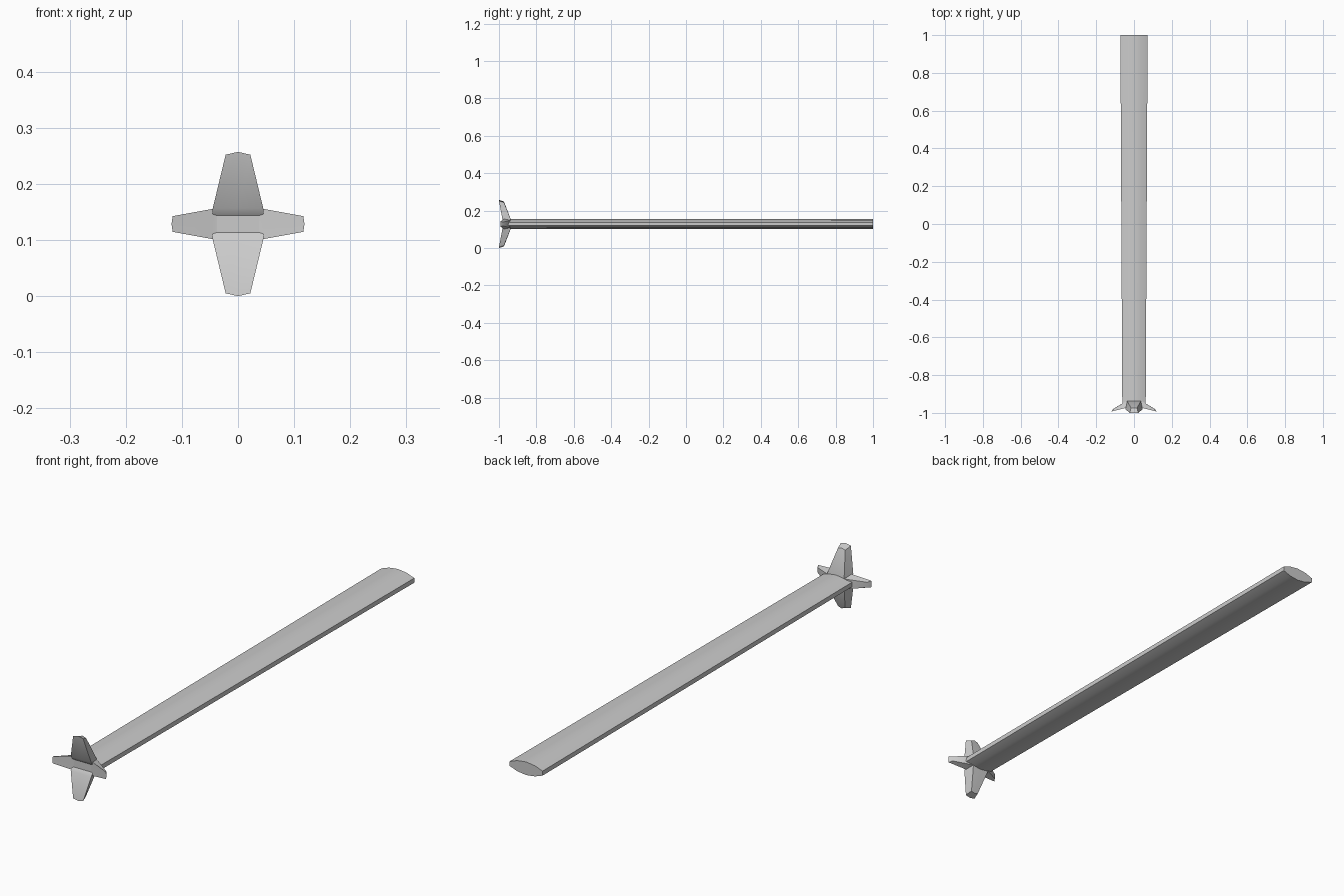
import bpy
import bmesh
import math

if "Cube" in bpy.data.objects:
    bpy.data.objects.remove(bpy.data.objects["Cube"])

ZC = 0.1285  # height of the long axis


def loft(name, rings, angle=20):
    """Skin a list of equal-length rings and cap both ends."""
    bm = bmesh.new()
    loops = [[bm.verts.new(p) for p in ring] for ring in rings]
    n = len(loops[0])
    for a, b in zip(loops, loops[1:]):
        for i in range(n):
            j = (i + 1) % n
            bm.faces.new((a[i], a[j], b[j], b[i]))
    bm.faces.new(loops[0])
    bm.faces.new(loops[-1])
    bmesh.ops.recalc_face_normals(bm, faces=bm.faces)
    mesh = bpy.data.meshes.new(name)
    bm.to_mesh(mesh)
    bm.free()
    ob = bpy.data.objects.new(name, mesh)
    bpy.context.collection.objects.link(ob)
    bpy.context.view_layer.objects.active = ob
    ob.select_set(True)
    bpy.ops.object.shade_smooth_by_angle(angle=math.radians(angle))
    ob.select_set(False)
    return ob


# Blade: lens-shaped section, slightly narrower towards the guard
def blade_ring(y, half_width):
    top = [(-1, 0.009), (-0.54, 0.021), (0, 0.026), (0.54, 0.021), (1, 0.009)]
    section = top + [(x, -z) for x, z in reversed(top)]
    return [(x * half_width, y, ZC + z) for x, z in section]


loft("blade", [blade_ring(-0.955, 0.062), blade_ring(1.0, 0.072)])


# Guard: two crossed bars, each with two tapered, forward-swept prongs
def guard_bar(name, stations, vertical):
    """Station: edge distance, mid distance, half width front/back, y front/back, back inset."""
    mirrored = [(-1, s) for s in reversed(stations)] + [(1, s) for s in stations]
    rings = []
    for sign, (d, dm, wf, wb, yf, yb, inset) in mirrored:
        ring = [(-wf, yf, d), (0, yf, dm), (wf, yf, d),
                (wb, yb, d - inset), (0, yb, dm - inset), (-wb, yb, d - inset)]
        if vertical:
            rings.append([(w, y, ZC + sign * l) for w, y, l in ring])
        else:
            rings.append([(sign * l, y, ZC + w) for w, y, l in ring])
    loft(name, rings, 30)


guard_bar("guard_vertical", [
    (0.015, 0.015, 0.045, 0.036, -0.972, -0.938, 0),
    (0.028, 0.028, 0.045, 0.036, -0.982, -0.938, 0),
    (0.1235, 0.1285, 0.022, 0.016, -1.0, -0.973, 0.009)], True)
guard_bar("guard_horizontal", [
    (0.030, 0.030, 0.027, 0.020, -0.970, -0.938, 0),
    (0.045, 0.045, 0.027, 0.020, -0.974, -0.940, 0),
    (0.1165, 0.1185, 0.014, 0.010, -0.992, -0.979, 0.008)], False)
